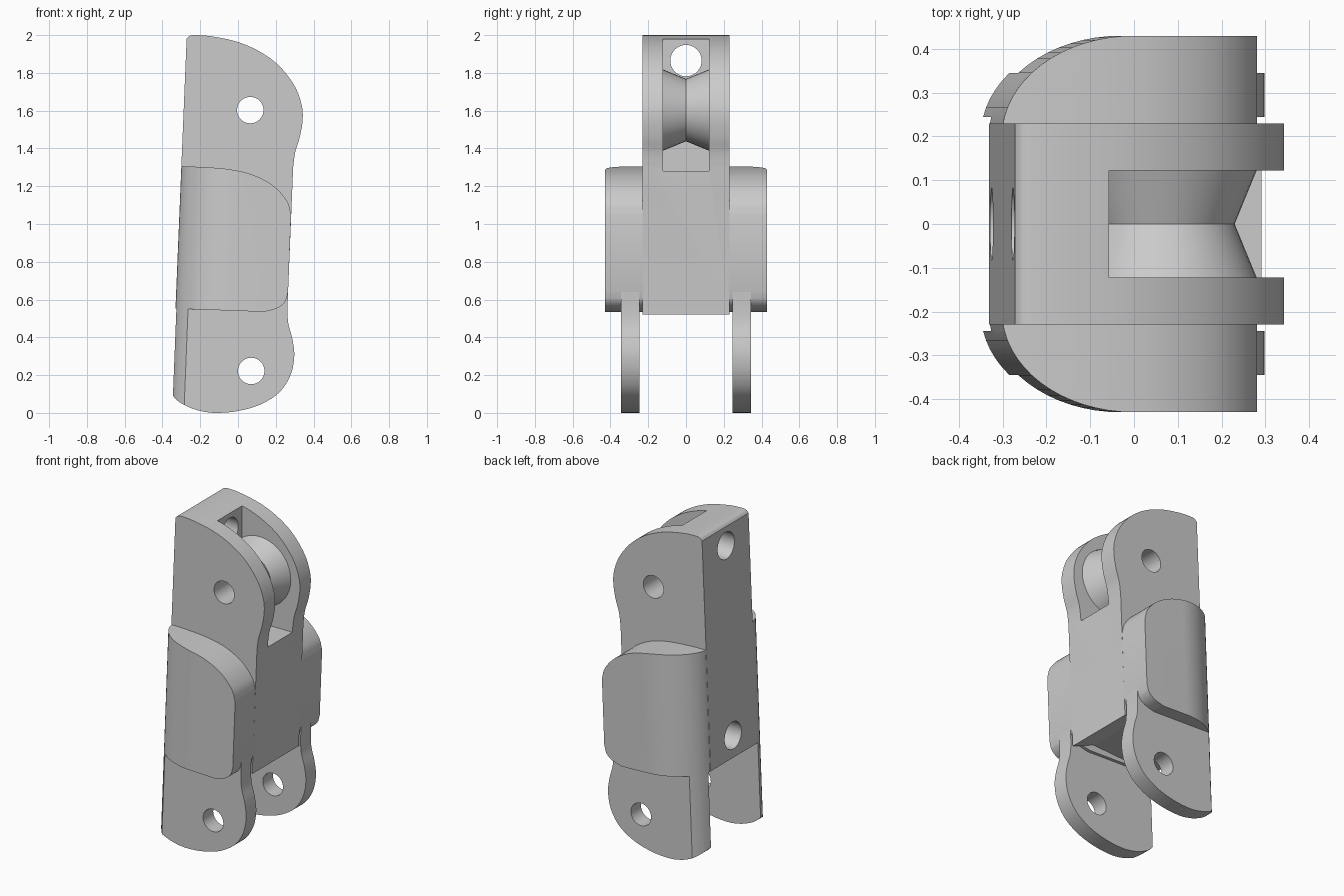
import bpy, bmesh, math
from mathutils import Vector

cube = bpy.data.objects.get("Cube")
if cube:
    bpy.data.objects.remove(cube)

TILT = 0.04  # lean of the back and front faces, x per z

grey = bpy.data.materials.new("plain grey")
grey.use_nodes = True
grey.diffuse_color = (0.6, 0.6, 0.6, 1)
grey.node_tree.nodes["Principled BSDF"].inputs["Base Color"].default_value = (0.6, 0.6, 0.6, 1)


def spline(pts, steps=5):
    """Smooth open curve through the points."""
    p = [Vector(q) for q in pts]
    p = [2 * p[0] - p[1]] + p + [2 * p[-1] - p[-2]]
    out = []
    for a, b, c, d in zip(p, p[1:], p[2:], p[3:]):
        for i in range(steps):
            t = i / steps
            out.append(0.5 * (2 * b + (c - a) * t + (2 * a - 5 * b + 4 * c - d) * t * t
                              + (3 * b - a - 3 * c + d) * t ** 3))
    return out + [p[-2]]


def prism(name, outline, low, high, place):
    """Extrude an outline from low to high; place maps (u, v, height) to a point."""
    bm = bmesh.new()
    ends = [[bm.verts.new(place(u, v, h)) for u, v in outline] for h in (low, high)]
    n = len(outline)
    for ring in ends:
        bm.faces.new(ring)
    for i in range(n):
        j = (i + 1) % n
        bm.faces.new((ends[0][i], ends[0][j], ends[1][j], ends[1][i]))
    return finish(name, bm)


def finish(name, bm):
    bmesh.ops.recalc_face_normals(bm, faces=bm.faces)
    me = bpy.data.meshes.new(name)
    bm.to_mesh(me)
    bm.free()
    me.materials.append(grey)
    ob = bpy.data.objects.new(name, me)
    bpy.context.collection.objects.link(ob)
    return ob


def circle(u, v, r, n=40):
    return [(u + r * math.cos(math.tau * i / n), v + r * math.sin(math.tau * i / n)) for i in range(n)]


def side(u, v, h):      # outline in x,z, extruded along y
    return (u, h, v)


def across(u, v, h):    # outline in y,z, extruded along x
    return (h, u, v)


def leaning(u, v, h):   # outline in x,y, extruded up with the lean
    return (u + (h - 1.3) * TILT, v, h)


def boolean(ob, cutter, operation):
    m = ob.modifiers.new("cut", "BOOLEAN")
    m.operation, m.object, m.solver = operation, cutter, "EXACT"
    bpy.context.view_layer.objects.active = ob
    bpy.ops.object.modifier_apply(modifier=m.name)
    bpy.data.objects.remove(cutter)


def smooth(ob):
    bpy.ops.object.select_all(action="DESELECT")
    ob.select_set(True)
    bpy.context.view_layer.objects.active = ob
    bpy.ops.object.shade_smooth_by_angle(angle=math.radians(25))


def column():
    """Leaning envelope with the rounded back corners."""
    arc = [(-0.302 * math.sin(a), 0.2 + 0.23 * math.cos(a))
           for a in [math.pi / 2 * i / 16 for i in range(17)]]
    outline = [(0.6, 0.43)] + arc + [(x, -y) for x, y in reversed(arc)] + [(0.6, -0.43)]
    return prism("envelope", outline, -0.2, 2.2, leaning)


# Central body with the domed head
head = spline([(-0.272, 1.98), (-0.255, 1.996), (-0.22, 2.0), (-0.13, 1.992), (0.0, 1.963),
               (0.12, 1.91), (0.22, 1.835), (0.30, 1.73), (0.337, 1.63), (0.342, 1.55),
               (0.327, 1.46), (0.303, 1.38), (0.292, 1.3)])
body = prism("body", head + [(0.26, 0.52), (0.11, 0.58), (-0.331, 0.555)], -0.23, 0.23, side)

# Roller slot, axle bore and the two cord holes in the back
boolean(body, prism("slot", [(-0.057, 1.28), (0.6, 1.28), (0.6, 2.2), (-0.057, 2.2)],
                    -0.122, 0.122, side), "DIFFERENCE")
boolean(body, prism("axle_bore", circle(0.065, 1.603, 0.07), -0.5, 0.5, side), "DIFFERENCE")
for z, end in ((1.865, 0.0), (0.69, -0.02)):
    boolean(body, prism("cord_hole", circle(0, z, 0.083), -0.6, end, across), "DIFFERENCE")
smooth(body)

# Grooved roller, bored through
bm = bmesh.new()
section = [(-0.122, 0.215), (0, 0.165), (0.122, 0.215), (0.122, 0.07), (-0.122, 0.07)]
loops = []
for y, r in section:
    loops.append([bm.verts.new((u, y, v)) for u, v in circle(0.065, 1.603, r)])
for a, b in zip(loops, loops[1:] + loops[:1]):
    for i in range(len(a)):
        j = (i + 1) % len(a)
        bm.faces.new((a[i], a[j], b[j], b[i]))
smooth(finish("roller", bm))

# Cheeks and lower lugs on both sides
cheek_outline = (spline([(-0.32, 1.305), (-0.2, 1.302), (-0.05, 1.29), (0.08, 1.26), (0.19, 1.2),
                         (0.26, 1.12), (0.281, 1.05)])
                 + spline([(0.265, 0.64), (0.25, 0.59), (0.21, 0.555), (0.14, 0.535)])
                 + [(-0.36, 0.553)])
lug_outline = spline([(-0.35, 0.1), (-0.33, 0.073), (-0.285, 0.042), (-0.21, 0.013), (-0.12, 0.0),
                      (0.0, 0.01), (0.12, 0.045), (0.22, 0.11), (0.278, 0.2), (0.298, 0.3),
                      (0.288, 0.39), (0.267, 0.47), (0.262, 0.54), (0.265, 0.64)])
lug_outline += [(0.2, 0.7), (-0.36, 0.7)]

for label, s in (("left", -1), ("right", 1)):
    where = "back" if s > 0 else "front"
    cheek = prism(where + "_cheek", cheek_outline, s * 0.225, s * 0.6, side)
    boolean(cheek, column(), "INTERSECT")
    smooth(cheek)
    lug = prism(where + "_lug", lug_outline, s * 0.245, s * 0.345, side)
    boolean(lug, column(), "INTERSECT")
    boolean(lug, prism("pin_hole", circle(0.07, 0.222, 0.07), -0.5, 0.5, side), "DIFFERENCE")
    smooth(lug)
